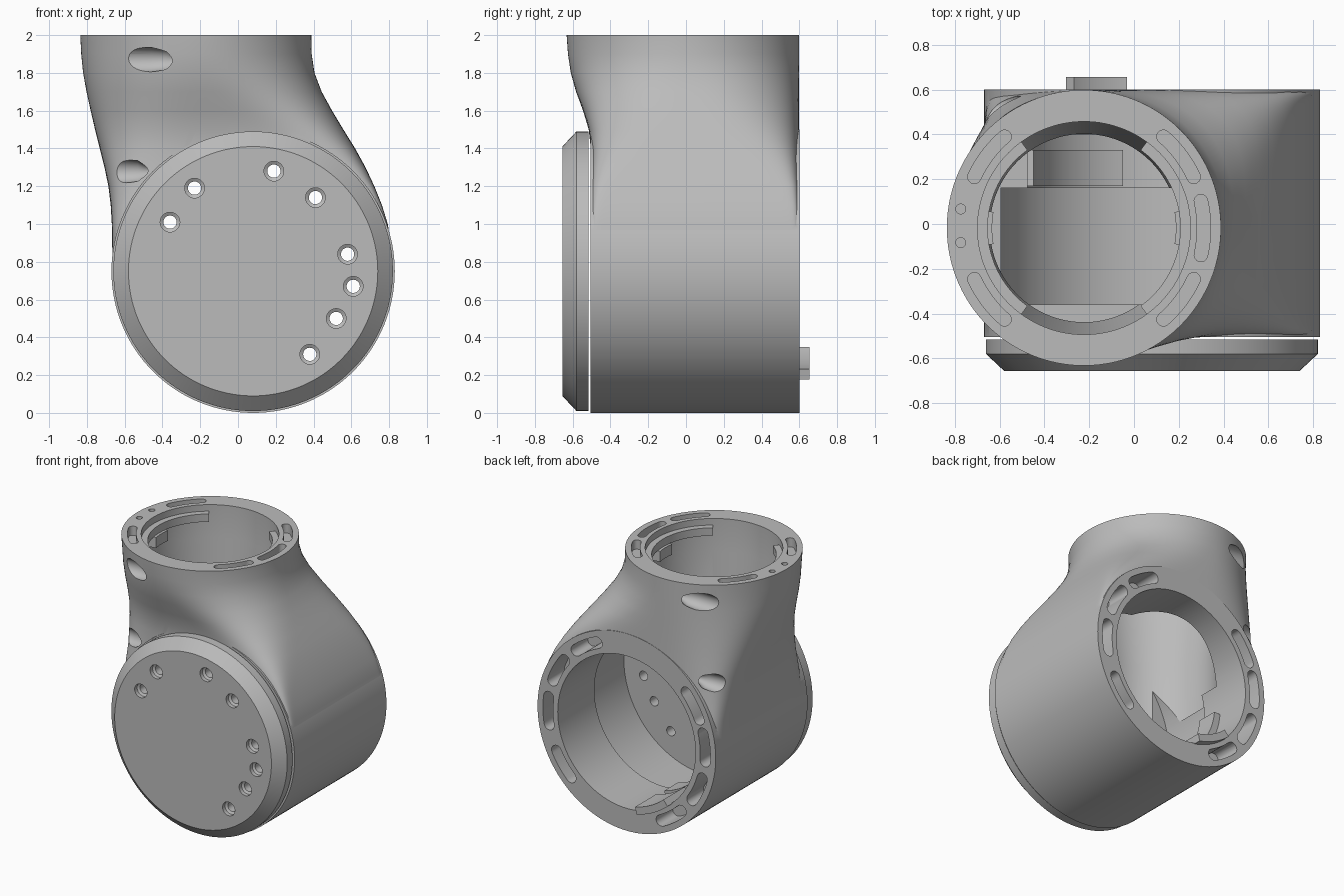
import bpy, bmesh
from math import sin, cos, pi, radians, copysign
from mathutils import Matrix, Vector

if "Cube" in bpy.data.objects:
    bpy.data.objects.remove(bpy.data.objects["Cube"])

grey = bpy.data.materials.new("satin grey")
grey.use_nodes = True
grey.diffuse_color = (0.5, 0.5, 0.5, 1)
grey.node_tree.nodes["Principled BSDF"].inputs["Base Color"].default_value = grey.diffuse_color

# Local frames: the barrel's local z runs along world y, the neck's along world z
BARREL = Matrix(((1, 0, 0, 0.08), (0, 0, 1, 0), (0, 1, 0, 0.75), (0, 0, 0, 1)))
NECK = Matrix.Translation((-0.223, -0.018, 0))
ALONG_X = Matrix(((0, 0, 1, 0), (1, 0, 0, 0), (0, 1, 0, 0), (0, 0, 0, 1)))


def loft(name, rings, frame=Matrix()):
    """Closed solid skinned through rings with equal point counts."""
    bm = bmesh.new()
    rows = [[bm.verts.new(frame @ Vector(p)) for p in ring] for ring in rings]
    n = len(rows[0])
    for a, b in zip(rows, rows[1:]):
        for i in range(n):
            j = (i + 1) % n
            bm.faces.new((a[i], a[j], b[j], b[i]))
    bm.faces.new(rows[0])
    bm.faces.new(rows[-1])
    bmesh.ops.recalc_face_normals(bm, faces=bm.faces)
    mesh = bpy.data.meshes.new(name)
    bm.to_mesh(mesh)
    bm.free()
    mesh.materials.append(grey)
    ob = bpy.data.objects.new(name, mesh)
    bpy.context.collection.objects.link(ob)
    return ob


def lathe(name, profile, frame, n=128, at=(0, 0)):
    """Solid of revolution from (radius, height) pairs."""
    return loft(name, [[(at[0] + r * cos(2 * pi * i / n), at[1] + r * sin(2 * pi * i / n), h)
                        for i in range(n)] for r, h in profile], frame)


def arc(name, r0, r1, a0, a1, h0, h1, frame, rounded=False, steps=20):
    """Prism on a ring sector, optionally with round ends."""
    def polar(r, a):
        return Vector((r * cos(a), r * sin(a)))
    a0, a1 = radians(a0), radians(a1)
    angles = [a0 + (a1 - a0) * i / steps for i in range(steps + 1)]
    mid, half = (r0 + r1) / 2, (r1 - r0) / 2
    caps = [pi * k / 8 for k in range(1, 8)] if rounded else []
    pts = [polar(r1, a) for a in angles]
    pts += [polar(mid, a1) + polar(half, a1 + t) for t in caps]
    pts += [polar(r0, a) for a in reversed(angles)]
    pts += [polar(mid, a0) + polar(half, a0 + pi + t) for t in caps]
    return loft(name, [[(p.x, p.y, h) for p in pts] for h in (h0, h1)], frame)


def combine(target, tool, operation):
    mod = target.modifiers.new("bool", 'BOOLEAN')
    mod.operation, mod.solver, mod.object = operation, 'EXACT', tool
    bpy.context.view_layer.objects.active = target
    bpy.ops.object.modifier_apply(modifier=mod.name)
    bpy.data.objects.remove(tool)


def cut(target, tool):
    combine(target, tool, 'DIFFERENCE')


def section(z, x0, x1, y0, soft, hard, y1=0.598, n=160):
    """Superellipse ring, softer on its -x half and squarer on its +x half."""
    ring = []
    for i in range(n):
        c, s = cos(2 * pi * i / n), sin(2 * pi * i / n)
        power = hard if c > 0 else soft
        ring.append(((x0 + x1) / 2 + (x1 - x0) / 2 * copysign(abs(c) ** (2 / power), c),
                     (y0 + y1) / 2 + (y1 - y0) / 2 * copysign(abs(s) ** (2 / power), s), z))
    return ring


# Housing: horizontal barrel with a neck flowing out of its top
housing = lathe("housing", [(0.75, -0.505), (0.75, 0.6)], BARREL)
neck = loft("neck", [section(*row) for row in (
    (0.78, -0.664, 0.825, -0.503, 20, 60),
    (1.0, -0.668, 0.793, -0.503, 11, 45),
    (1.1, -0.674, 0.762, -0.503, 8, 32),
    (1.2, -0.686, 0.722, -0.503, 5.8, 20),
    (1.3, -0.707, 0.675, -0.503, 4.5, 11),
    (1.4, -0.732, 0.62, -0.504, 3.6, 6.8),
    (1.5, -0.757, 0.558, -0.515, 3, 4.5),
    (1.6, -0.78, 0.498, -0.545, 2.6, 3.2),
    (1.7, -0.802, 0.443, -0.582, 2.3, 2.5),
    (1.8, -0.82, 0.405, -0.61, 2.1, 2.15),
    (1.9, -0.83, 0.39, -0.625, 2, 2),
    (2.0, -0.835, 0.388, -0.632, 2, 2))])
combine(housing, neck, 'UNION')

# Bores: the barrel widens behind its rear rim, the neck opens into it
cut(housing, lathe("barrel_bore", [(0.695, -0.36), (0.695, 0.16), (0.58, 0.16), (0.58, 0.7)],
                   BARREL))
cut(housing, lathe("neck_bore", [(0.42, 0.92), (0.42, 1.35), (0.475, 1.75), (0.475, 2.1)], NECK))

# Slots around the rear rim
for a in (59, 29, -1, -36, 148, 175, 205, 235):
    cut(housing, arc("rear_slot", 0.62, 0.705, a - 9, a + 9, 0.4, 0.7, BARREL, True))

# Slots and pin holes in the top rim
for a in (37, 143, 217, 323):
    cut(housing, arc("top_slot", 0.51, 0.57, a - 12, a + 12, 1.93, 2.1, NECK, True))
cut(housing, arc("side_slot", 0.505, 0.565, -13, 13, 1.88, 2.1, NECK, True))
for y in (0.085, -0.065):
    cut(housing, lathe("pin_hole", [(0.022, 1.92), (0.022, 2.1)], NECK, 24, (-0.55, y)))

# Tapered screw pockets drilled sideways into the flank
for y, z, end in ((-0.57, 1.87, -0.32), (0.53, 1.87, -0.32),
                  (-0.46, 1.28, -0.47), (0.53, 1.28, -0.47)):
    cut(housing, lathe("pocket", [(0.065, -1.2), (0.065, end - 0.14), (0.055, end - 0.06),
                                  (0.02, end)], ALONG_X, 40, (y, z)))

# Front cover with a chamfered rim
cover = lathe("front_cover", [(0.66, -0.655), (0.74, -0.58), (0.74, -0.516)], BARREL)

# Countersunk holes through the cover and the wall behind it
for x, z in ((-0.36, 1.01), (-0.23, 1.19), (0.19, 1.28), (0.41, 1.14),
             (0.58, 0.84), (0.61, 0.67), (0.52, 0.5), (0.38, 0.31)):
    for part in (cover, housing):
        cut(part, lathe("bolt_hole", [(0.052, -0.7), (0.052, -0.625), (0.035, -0.615),
                                      (0.035, -0.3)], BARREL, 32, (x - 0.08, z - 0.75)))

# Bayonet lips and stops inside the neck
parts = [housing, cover]
for side, a in (("left", 0), ("right", 180)):
    parts.append(arc(side + "_neck_lip", 0.43, 0.48, a - 54, a + 54, 1.89, 1.95, NECK))
    parts.append(arc(side + "_neck_stop", 0.41, 0.48, a - 10, a + 10, 1.81, 1.89, NECK))

# Ribs and locking tab inside the barrel
parts.append(arc("inner_rib", 0.53, 0.59, 185, 256, 0.17, 0.33, BARREL))
parts.append(arc("locking_tab", 0.53, 0.585, 229, 258, 0.4, 0.655, BARREL))

for ob in parts:
    bpy.ops.object.select_all(action='DESELECT')
    ob.select_set(True)
    bpy.context.view_layer.objects.active = ob
    bpy.ops.object.shade_smooth_by_angle(angle=radians(30))
